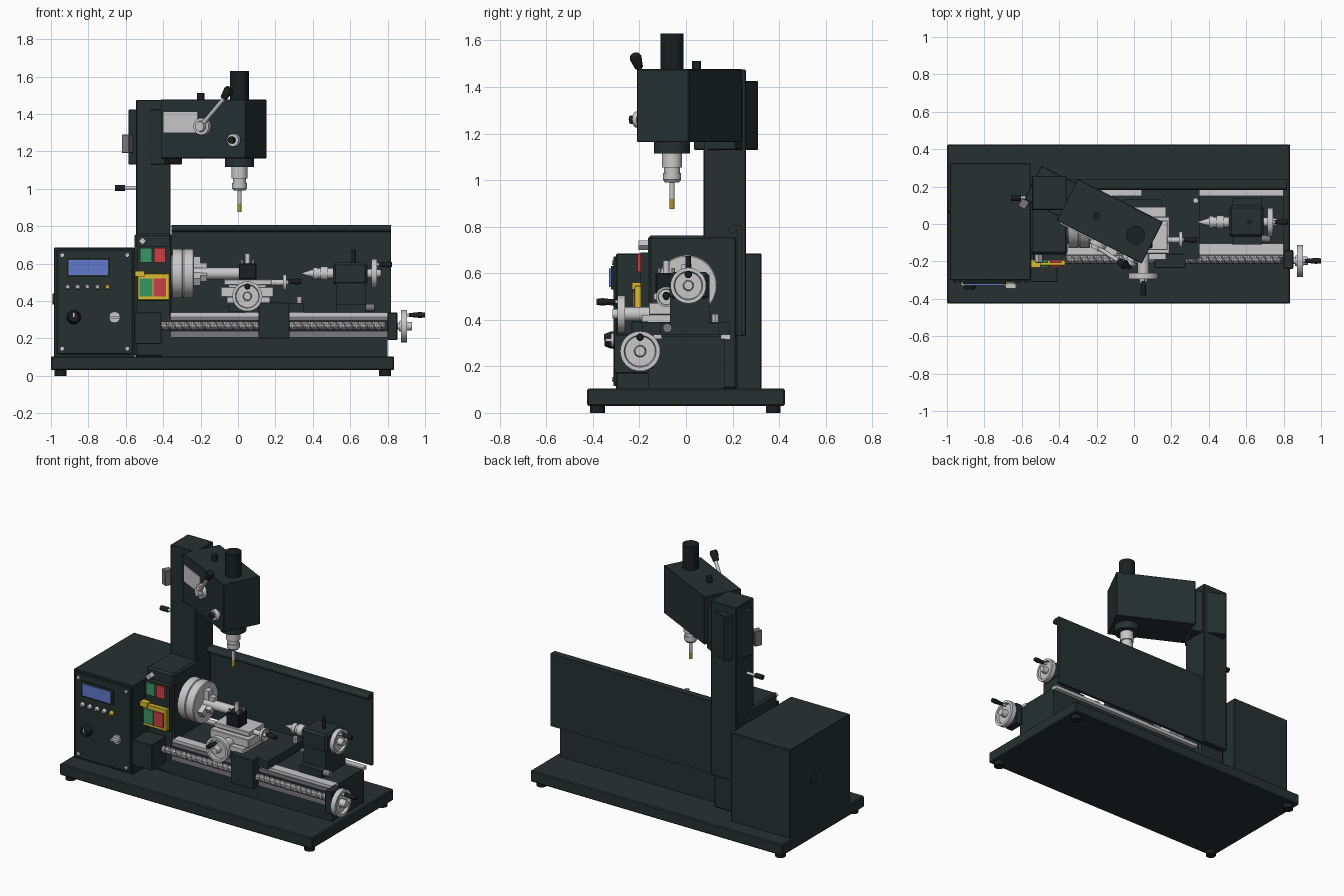
import bpy, bmesh, math
from mathutils import Vector, Matrix

if "Cube" in bpy.data.objects:
    bpy.data.objects.remove(bpy.data.objects["Cube"])

COLOURS = {
    "dark_paint": (0.019, 0.030, 0.030), "black_plastic": (0.010, 0.014, 0.014),
    "steel": (0.58, 0.58, 0.59), "dull_steel": (0.20, 0.19, 0.20),
    "yellow": (0.70, 0.50, 0.03), "red": (0.60, 0.05, 0.06),
    "green": (0.04, 0.30, 0.13), "blue": (0.12, 0.19, 0.60), "brass": (0.45, 0.30, 0.04)}
MATS = {}
for cname, c in COLOURS.items():
    MATS[cname] = bpy.data.materials.new(cname)
    MATS[cname].diffuse_color = (*c, 1)
DARK, BLACK, STEEL, DULL = "dark_paint", "black_plastic", "steel", "dull_steel"
I = Matrix.Identity(4)


def finish(name, bm, mats, frame=I):
    me = bpy.data.meshes.new(name)
    bmesh.ops.recalc_face_normals(bm, faces=bm.faces)
    for f in bm.faces:
        f.smooth = True
    bm.to_mesh(me)
    bm.free()
    me.set_sharp_from_angle(angle=math.radians(35))
    for m in mats:
        me.materials.append(MATS[m])
    ob = bpy.data.objects.new(name, me)
    ob.matrix_world = frame
    bpy.context.collection.objects.link(ob)
    return ob


def box(name, x, y, z, mat=DARK, bevel=0.0, frame=I):
    bm = bmesh.new()
    bmesh.ops.create_cube(bm, size=1)
    for v in bm.verts:
        v.co = [r[0] + (c + 0.5) * (r[1] - r[0]) for r, c in zip((x, y, z), v.co)]
    if bevel:
        bmesh.ops.bevel(bm, geom=bm.edges[:], offset=bevel, segments=1, affect='EDGES')
    return finish(name, bm, [mat], frame)


def lathe(name, origin, axis, profile, mat=STEEL, n=32, frame=I):
    """Turn (distance along axis, radius) points round the axis."""
    rot = Vector(axis).to_track_quat('Z', 'Y').to_matrix()
    bm = bmesh.new()
    rings = []
    for d, r in profile:
        rings.append([bm.verts.new(Vector(origin) + rot @ Vector(
            (r * math.cos(math.tau * i / n), r * math.sin(math.tau * i / n), d))) for i in range(n)])
    for a, b in zip(rings, rings[1:]):
        for i in range(n):
            bm.faces.new((a[i], a[(i + 1) % n], b[(i + 1) % n], b[i]))
    bm.faces.new(rings[0])
    bm.faces.new(rings[-1])
    return finish(name, bm, [mat], frame)


def rod(name, p, q, r, mat=STEEL, n=20, frame=I):
    d = Vector(q) - Vector(p)
    return lathe(name, p, d, [(0, r), (d.length, r)], mat, n, frame)


def handwheel(name, c, axis, r, grip, glen):
    """Dished wheel with hub and a dark crank grip at offset grip."""
    t = r * 0.32
    lathe(name, c, axis, [(-t, r * .3), (-t * .6, r * .35), (-t * .6, r), (t * .6, r), (t * .6, r * .8),
                          (0, r * .75), (0, r * .3), (t * 1.5, r * .25)])
    p = Vector(c) + Vector(grip)
    a = Vector(axis)
    rod(name + "_grip_pin", p, p + a * (t + 0.012), 0.008, STEEL, 12)
    p = p + a * t
    lathe(name + "_grip", p, a, [(0, .010), (glen * .7, .016), (glen, .013)], BLACK, 16)


# tray and feet
box("tray", (-1, .835), (-.425, .425), (.03, .104), DARK, .006)
for x in (-.95, .787):
    for y in (-.38, .375):
        rod("foot", (x, y, 0), (x, y, .035), .032, BLACK)

# electrics cabinet with panel, display and knobs
box("cabinet", (-.985, -.553), (-.30, .325), (.1, .685), DARK, .004)
box("cabinet_panel", (-.968, -.565), (-.312, -.298), (.115, .672), DARK, .003)
box("display_frame", (-.915, -.685), (-.322, -.31), (.53, .63), DARK)
box("display", (-.905, -.695), (-.33, -.32), (.54, .62), "blue")
for i in range(5):
    x = -.91 + i * .053
    lathe("panel_button", (x, -.31, .475), (0, -1, 0), [(0, .015), (.015, .014), (.022, .009)],
          "yellow" if i == 4 else STEEL, 16)
for x in (-.94, -.592):
    for z in (.645, .145):
        rod("panel_screw", (x, -.31, z), (x, -.318, z), .010, STEEL, 12)
lathe("speed_knob", (-.878, -.31, .313), (0, -1, 0), [(0, .038), (.015, .036), (.04, .026)], BLACK)
box("speed_knob_mark", (-.881, -.875), (-.353, -.348), (.313, .338), STEEL)
rod("selector_dial", (-.66, -.31, .313), (-.66, -.322, .313), .03)
box("selector_bar", (-.688, -.632), (-.345, -.32), (.306, .32), STEEL)
rod("side_cap", (-.98, .085, .41), (-.992, .085, .41), .03, DARK)

# bed with ways and guards
box("bed", (-.41, .80), (-.163, .165), (.1, .32))
box("front_way", (-.36, .80), (-.165, -.105), (.315, .337), STEEL)
box("rear_way", (-.36, .80), (.15, .192), (.315, .337), STEEL)
box("bed_top", (-.36, .80), (-.105, .15), (.315, .328), DARK)
box("front_way_edge", (-.36, .80), (-.172, -.16), (.295, .318), DULL)
box("rack", (-.36, .80), (-.178, -.16), (.205, .24), DULL)
box("splash_guard", (-.355, .818), (.222, .24), (.33, .80))
box("splash_guard_top", (-.355, .818), (.20, .24), (.787, .806))
rod("splash_guard_roll", (-.355, .2, .788), (.818, .2, .788), .018, DARK)

# lead screw: two-start twisted stripes
bm = bmesh.new()
N, STEP, COUNT = 8, .0095, 127
rings = [[bm.verts.new((-.41 + k * STEP, -.19 + .023 * math.cos(math.tau * (i + k) / N),
                        .268 + .023 * math.sin(math.tau * (i + k) / N))) for i in range(N)] for k in range(COUNT)]
for a, b in zip(rings, rings[1:]):
    for i in range(N):
        f = bm.faces.new((a[i], a[(i + 1) % N], b[(i + 1) % N], b[i]))
        f.material_index = 1 if i % 4 == 0 else 0
finish("lead_screw", bm, [STEEL, DULL])
box("lead_screw_gearbox", (-.553, -.41), (-.31, -.16), (.17, .338), DARK, .003)
box("lead_screw_bearing", (.80, .852), (-.24, -.14), (.19, .338), DARK, .004)
rod("lead_screw_shaft", (.84, -.197, .265), (.90, -.197, .265), .018)
handwheel("lead_screw_wheel", (.888, -.197, .265), (1, 0, 0), .086, (0, 0, .06), .083)

# headstock and spindle
box("headstock", (-.553, -.355), (-.163, .222), (.1, .762), DARK, .012)
box("switch_plate", (-.54, -.36), (-.195, -.16), (.40, .69))
lathe("indicator", (-.51, -.16, .72), (0, -1, 0), [(0, .02), (.045, .02)], STEEL, 4)
box("switch_cover", (-.538, -.365), (-.222, -.19), (.405, .547), "yellow", .003)
box("switch_cover_latch", (-.55, -.50), (-.232, -.19), (.53, .56), "yellow")
for x0, col in ((-.523, "green"), (-.45, "red")):
    box("start_stop_button", (x0, x0 + .062), (-.208, -.19), (.605, .683), col)
    box("emergency_button", (x0 - .003, x0 + .066), (-.23, -.222), (.425, .52), col)
lathe("chuck", (-.37, .003, .547), (1, 0, 0), [(0, .10), (.02, .10), (.02, .131), (.07, .131), (.073, .126),
      (.08, .131), (.13, .131), (.135, .126), (.135, .035), (.12, .03)], STEEL, 48)
for k in range(3):
    fr = Matrix.Translation((-.235, .003, .547)) @ Matrix.Rotation(math.tau * k / 3, 4, 'X')
    box("chuck_jaw", (-.01, .035), (-.022, .022), (.03, .09), STEEL, 0, fr)
    box("chuck_jaw_step", (.03, .07), (-.018, .018), (.028, .055), STEEL, 0, fr)
rod("workpiece", (-.25, .003, .547), (.01, .003, .547), .031)

# carriage, cross slide and tool post
box("saddle", (.04, .35), (-.19, .19), (.337, .39))
box("saddle_bridge", (-.05, .15), (-.18, .13), (.345, .405))
box("apron", (.11, .275), (-.235, -.16), (.20, .392), DARK, .003)
rod("saddle_lock_bolt", (.33, .125, .385), (.33, .125, .425), .016, STEEL, 6)
box("cross_slide_base", (-.06, .17), (-.19, .09), (.39, .42), STEEL)
box("cross_slide", (-.093, .19), (-.16, .04), (.42, .475), STEEL, .004)
box("compound_dovetail", (-.05, .15), (-.125, .01), (.47, .49), STEEL)
box("compound_slide", (-.075, .18), (-.14, .02), (.485, .515), STEEL, .003)
box("tool_post", (.005, .098), (-.13, -.04), (.515, .60), BLACK, .004)
for dx in (-.03, .03):
    for dy in (-.03, .03):
        rod("tool_clamp_screw", (.051 + dx, -.085 + dy, .59), (.051 + dx, -.085 + dy, .622), .008, STEEL, 8)
rod("tool_post_bolt", (.051, -.085, .6), (.051, -.085, .655), .014, STEEL, 12)
rod("cross_slide_screw", (.05, -.27, .425), (.05, -.15, .425), .03)
handwheel("cross_slide_wheel", (.05, -.278, .425), (0, -1, 0), .08, (0, 0, .052), .08)
rod("compound_screw", (.17, -.085, .498), (.25, -.085, .498), .016)
handwheel("compound_wheel", (.25, -.085, .498), (1, 0, 0), .044, (0, 0, .006), .075)

# tailstock
box("tailstock_base", (.525, .685), (-.11, .14), (.337, .385), DARK)
box("tailstock_web", (.525, .685), (-.068, .10), (.38, .50), DARK)
box("tailstock_body", (.508, .692), (-.07, .10), (.485, .605), DARK, .014)
lathe("tailstock_centre", (.335, .01, .547), (1, 0, 0), [(0, .001), (.065, .022), (.065, .033), (.09, .033),
      (.09, .028), (.105, .028), (.105, .036), (.145, .036), (.145, .028), (.18, .028)])
rod("quill_lock", (.618, .01, .60), (.618, .01, .675), .012, BLACK)
rod("tailstock_lock_bolt", (.685, -.08, .365), (.73, -.08, .365), .02, DULL, 12)
rod("tailstock_screw", (.685, .01, .547), (.73, .01, .547), .024)
handwheel("tailstock_wheel", (.728, .01, .547), (1, 0, 0), .077, (0, 0, .048), .07)

# mill column
box("mill_column", (-.545, -.36), (.075, .257), (.33, 1.475), DARK, .004)
rod("column_lock_shaft", (-.62, .14, 1.005), (-.54, .14, 1.005), .009)
rod("column_lock_grip", (-.657, .14, 1.005), (-.605, .14, 1.005), .016, BLACK)

# swivelled mill head, built in its own turned frame
H = Matrix.Translation((-.13, .015, 0)) @ Matrix.Rotation(math.radians(-26.8), 4, 'Z')
box("mill_head", (-.255, .255), (-.125, .125), (1.163, 1.477), DARK, .003, H)
box("head_carrier", (-.46, -.24), (-.10, .10), (1.13, 1.425), DARK, .003, H)
box("carrier_switch", (-.475, -.43), (-.15, -.10), (1.19, 1.29), DULL, .003, H)
box("head_label", (-.235, -.03), (-.131, -.124), (1.30, 1.41), STEEL, 0, H)
lathe("feed_hub", (0, -.12, 1.333), (0, -1, 0), [(0, .047), (.03, .045), (.03, .03), (.05, .026)], STEEL, 32, H)
rod("feed_lever", (.01, -.155, 1.345), (.155, -.17, 1.49), .011, STEEL, 12, H)
lathe("feed_lever_grip", (.145, -.17, 1.485), (.55, -.02, .75), [(0, .018), (.05, .026), (.065, .02)], BLACK, 20, H)
lathe("depth_knob", (.195, -.12, 1.26), (0, -1, 0), [(0, .022), (.018, .022), (.018, .036), (.04, .034)], STEEL, 24, H)
rod("depth_knob_tip", (.195, -.15, 1.26), (.195, -.185, 1.26), .018, BLACK, 16, H)

# mill spindle
sx, sy = .008, -.06
rod("draw_bar_cover", (sx, sy, 1.47), (sx, sy, 1.63), .05, BLACK, 32)
rod("head_top_bolt", (-.20, .045, 1.47), (-.20, .045, 1.512), .02, BLACK, 16)
rod("spindle_collar", (sx, sy, 1.115), (sx, sy, 1.17), .078, DARK, 32)
lathe("mill_spindle", (sx, sy, .99), (0, 0, 1), [(0, .03), (.012, .039), (.04, .039), (.04, .034), (.065, .034),
      (.065, .043), (.13, .043)])
rod("cutter_shank", (sx, sy, .92), (sx, sy, 1.0), .011, STEEL, 16)
rod("cutter", (sx, sy, .875), (sx, sy, .922), .010, "brass", 12)

for m in bpy.data.materials:
    if m.users and not m.is_grease_pencil:
        m.use_nodes = True
        m.node_tree.nodes["Principled BSDF"].inputs["Base Color"].default_value = m.diffuse_color
